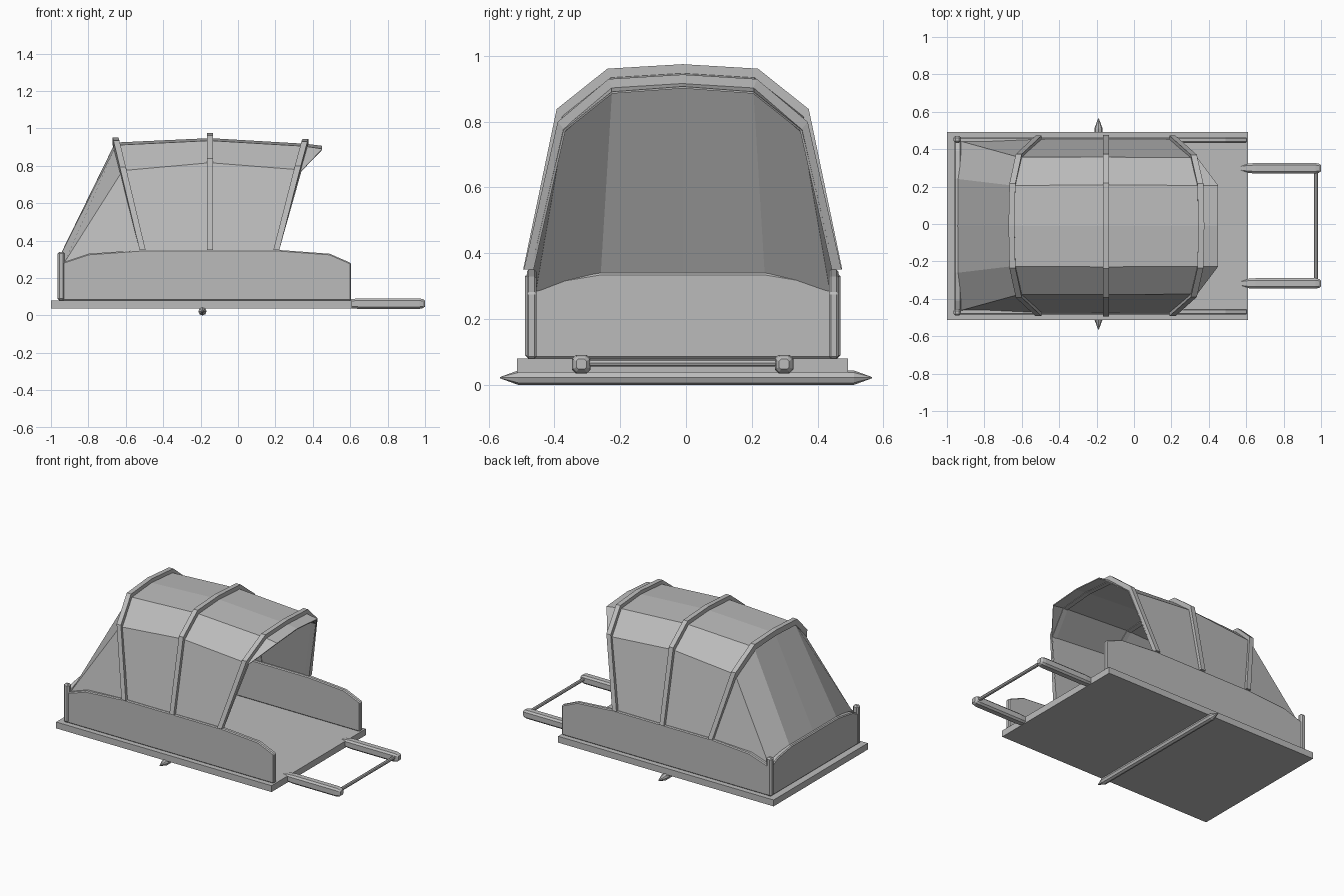
import bpy, bmesh, math

if "Cube" in bpy.data.objects:
    bpy.data.objects.remove(bpy.data.objects["Cube"])

grey = bpy.data.materials.new("plain grey")
grey.diffuse_color = (0.5, 0.5, 0.5, 1)
grey.use_nodes = True
grey.node_tree.nodes["Principled BSDF"].inputs["Base Color"].default_value = grey.diffuse_color
CY = -0.01  # centre line of the body


def make(name, verts, faces, bevel=0):
    me = bpy.data.meshes.new(name)
    me.from_pydata(verts, [], faces)
    bm = bmesh.new()
    bm.from_mesh(me)
    bmesh.ops.remove_doubles(bm, verts=bm.verts, dist=0.0005)
    bmesh.ops.recalc_face_normals(bm, faces=bm.faces)
    bm.to_mesh(me)
    bm.free()
    me.materials.append(grey)
    ob = bpy.data.objects.new(name, me)
    bpy.context.collection.objects.link(ob)
    if bevel:
        m = ob.modifiers.new("bevel", 'BEVEL')
        m.width, m.segments = bevel, 1
    return ob


def loft(name, rings, closed=True, caps=True, bevel=0):
    """Skin a list of equal-length rings."""
    n = len(rings[0])
    verts = [p for r in rings for p in r]
    faces = []
    for i in range(len(rings) - 1):
        for j in range(n if closed else n - 1):
            k = (j + 1) % n
            faces.append((i*n + j, i*n + k, (i+1)*n + k, (i+1)*n + j))
    if caps:
        faces += [tuple(range(n)), tuple(range(len(verts) - n, len(verts)))]
    return make(name, verts, faces, bevel)


def box(name, x0, x1, y0, y1, z0, z1, bevel=0):
    return loft(name, [[(x, y0, z0), (x, y1, z0), (x, y1, z1), (x, y0, z1)]
                       for x in (x0, x1)], bevel=bevel)


def mirrored(half):
    """Mirror (x, y, z) half arch points across the body centre line."""
    left = [(x, CY - y, z) for x, y, z in half]
    return left + [(x, CY + y, z) for x, y, z in reversed(half[:-1])]


# Floor board
box("floor_board", -1, 0.61, CY - 0.503, CY + 0.503, 0.037, 0.08)

# Side panels with sloping tops
side = [(-0.95, 0.08), (0.605, 0.08), (0.605, 0.28), (0.49, 0.33), (0.22, 0.35),
        (-0.52, 0.35), (-0.8, 0.33), (-0.95, 0.28)]
for s, tag in ((-1, "right"), (1, "left")):
    loft("side_panel_" + tag, [[(x, CY + s*y, z) for x, z in side] for y in (0.444, 0.474)],
         bevel=0.006)
    # Corner post
    box("corner_post_" + tag, -0.965, -0.925, CY + s*0.462 - 0.018, CY + s*0.462 + 0.018,
        0.08, 0.34, bevel=0.01)

# Back panel with arched top
back = [(-0.455, 0.08), (0.455, 0.08), (0.455, 0.29), (0.4, 0.315), (0.25, 0.34),
        (-0.25, 0.34), (-0.4, 0.315), (-0.455, 0.29)]
loft("back_panel", [[(x, CY + y, z) for y, z in back] for x in (-0.96, -0.925)], bevel=0.006)

# Canopy skin from back wall to front visor
canopy = [
    [(-0.92, 0.45, 0.28), (-0.925, 0.45, 0.285), (-0.94, 0.25, 0.335), (-0.94, 0, 0.338)],
    [(-0.51, 0.46, 0.35), (-0.616, 0.365, 0.773), (-0.65, 0.215, 0.908), (-0.655, 0, 0.922)],
    [(-0.15, 0.462, 0.35), (-0.15, 0.365, 0.815), (-0.15, 0.218, 0.932), (-0.15, 0, 0.945)],
    [(0.205, 0.46, 0.35), (0.32, 0.362, 0.778), (0.355, 0.215, 0.902), (0.36, 0, 0.915)],
    [(0.22, 0.458, 0.35), (0.34, 0.36, 0.773), (0.45, 0.215, 0.888), (0.45, 0, 0.904)],
]
skin = loft("canopy", [mirrored(r) for r in canopy], closed=False, caps=False)
mod = skin.modifiers.new("thickness", 'SOLIDIFY')
mod.thickness, mod.offset = 0.006, 0

# Hoops over the canopy
for half, name in zip(canopy[1:4], ("rear_hoop", "middle_hoop", "front_hoop")):
    rings = []
    for x, y, z in mirrored(half):
        def at(dx, f):
            return (x + dx, CY + (y - CY) * f, 0.35 + (z - 0.35) * f)
        rings.append([at(-0.016, 0.985), at(0.016, 0.985), at(0.016, 1.05), at(-0.016, 1.05)])
    loft(name, rings)

# Pull handles: octagonal rails with tapered ends
for s, tag in ((-1, "right"), (1, "left")):
    rings = []
    for x, f in ((0.55, 0.45), (0.61, 0.9), (0.65, 1), (0.97, 1), (0.99, 0.85), (1.0, 0.55)):
        rings.append([(x, CY + s*0.308 + 0.028*f*a, 0.063 + 0.028*f*b)
                      for a, b in ((1, .6), (.6, 1), (-.6, 1), (-1, .6),
                                   (-1, -.6), (-.6, -1), (.6, -1), (1, -.6))])
    loft("handle_rail_" + tag, rings)


def rod(name, x, z, stations):
    loft(name, [[(x + r*math.cos(a*math.pi/4), y, z + r*math.sin(a*math.pi/4))
                 for a in range(8)] for y, r in stations])


# Crossbar between the handles
rod("handle_crossbar", 0.973, 0.067, [(CY - 0.3, 0.011), (CY + 0.3, 0.011)])
# Axle with pointed ends
rod("axle", -0.19, 0.022, [(-0.565, 0.002), (-0.51, 0.022), (0.51, 0.022), (0.565, 0.002)])
